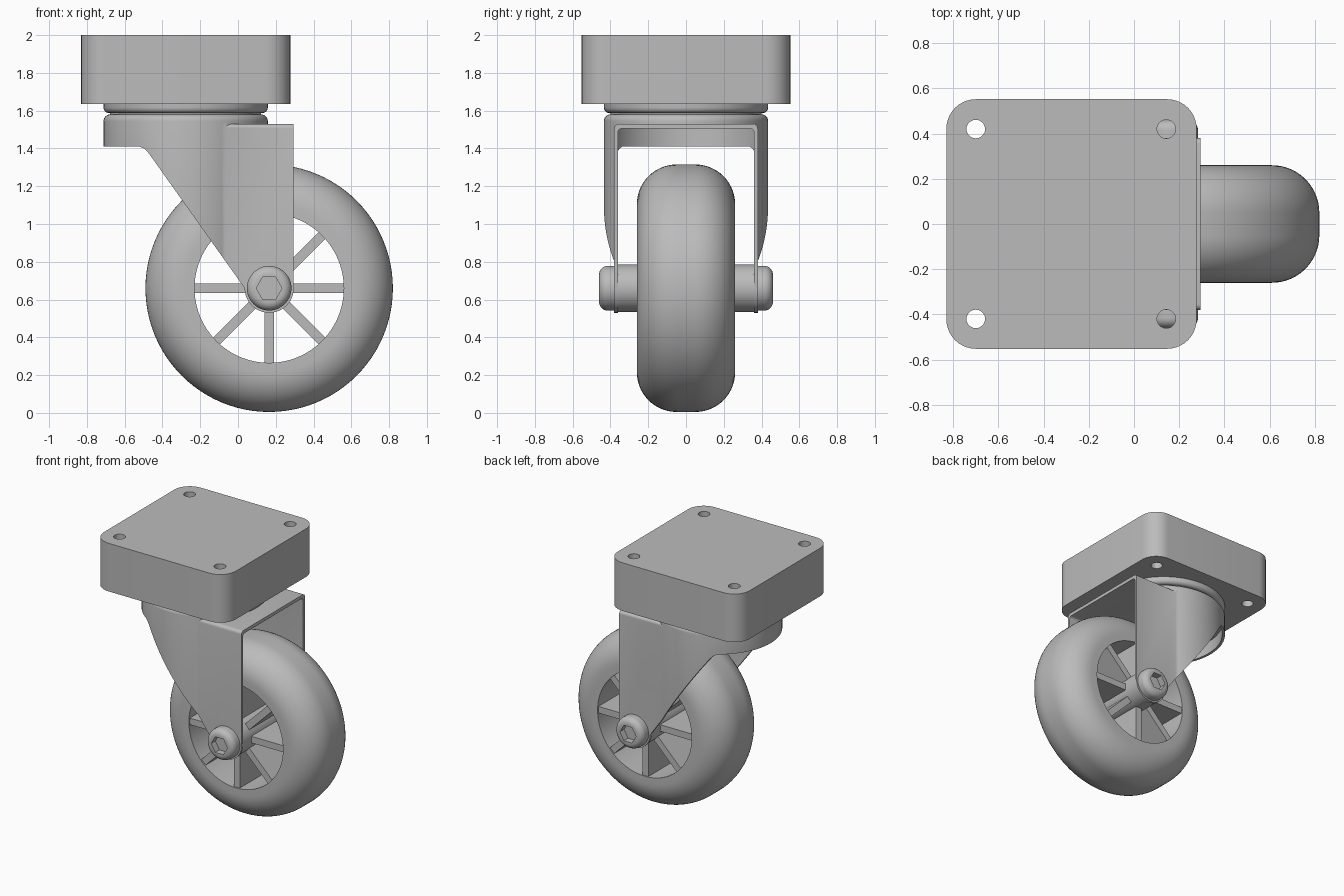
import bpy, bmesh
from math import sin, cos, pi, radians
from mathutils import Vector, Matrix

cube = bpy.data.objects.get("Cube")
if cube:
    bpy.data.objects.remove(cube, do_unlink=True)

grey = bpy.data.materials.new("plain grey")
grey.use_nodes = True
GREY = (0.5, 0.5, 0.5, 1)
grey.diffuse_color = GREY
grey.node_tree.nodes["Principled BSDF"].inputs["Base Color"].default_value = GREY

SWIVEL = Vector((-0.277, 0, 0))
AXLE = Vector((0.165, 0, 0.66))


def arc(cx, cy, r, start, end, n=10):
    return [(cx + r * cos(radians(start + (end - start) * i / n)),
             cy + r * sin(radians(start + (end - start) * i / n))) for i in range(n + 1)]


def finish(name, bm):
    bmesh.ops.remove_doubles(bm, verts=bm.verts, dist=1e-5)
    bmesh.ops.recalc_face_normals(bm, faces=bm.faces)
    mesh = bpy.data.meshes.new(name)
    bm.to_mesh(mesh)
    bm.free()
    mesh.materials.append(grey)
    ob = bpy.data.objects.new(name, mesh)
    bpy.context.collection.objects.link(ob)
    return ob


def prism(name, pts, axis, lo, hi):
    """Extrude a 2D outline along an axis."""
    place = {"x": lambda a, b: (lo, a, b),
             "y": lambda a, b: (a, lo, b),
             "z": lambda a, b: (a, b, lo)}[axis]
    bm = bmesh.new()
    face = bm.faces.new([bm.verts.new(place(a, b)) for a, b in pts])
    new = bmesh.ops.extrude_face_region(bm, geom=[face])["geom"]
    step = Vector([hi - lo if axis == k else 0 for k in "xyz"])
    bmesh.ops.translate(bm, vec=step, verts=[v for v in new if isinstance(v, bmesh.types.BMVert)])
    return finish(name, bm)


def lathe(name, profile, centre, axis="z", n=96, closed=False):
    """Spin a (radius, height) profile round an axis through the centre."""
    bm = bmesh.new()
    rings = []
    for i in range(n):
        c, s = cos(2 * pi * i / n), sin(2 * pi * i / n)
        rings.append([bm.verts.new(centre + Vector((r * c, r * s, h) if axis == "z" else (r * c, h, r * s)))
                      for r, h in profile])
    m = len(profile)
    for i in range(n):
        a, b = rings[i], rings[(i + 1) % n]
        for j in range(m if closed else m - 1):
            k = (j + 1) % m
            bm.faces.new((a[j], b[j], b[k], a[k]))
    if not closed:
        bm.faces.new([ring[0] for ring in rings])
        bm.faces.new([ring[-1] for ring in rings])
    return finish(name, bm)


def boolean(ob, cutter, op="DIFFERENCE"):
    mod = ob.modifiers.new("cut", "BOOLEAN")
    mod.operation, mod.object, mod.solver = op, cutter, "EXACT"
    bpy.context.view_layer.objects.active = ob
    bpy.ops.object.modifier_apply(modifier=mod.name)
    bpy.data.objects.remove(cutter, do_unlink=True)


def arch(w, top, r):
    """Upright outline with rounded top corners."""
    return ([(-w, 0.3), (w, 0.3)] + arc(w - r, top - r, r, 0, 90, 6)
            + arc(r - w, top - r, r, 90, 180, 6))


parts = []

# mounting block with four through holes
x0, x1, y1, r = -0.83, 0.277, 0.552, 0.13
outline = (arc(x1 - r, y1 - r, r, 0, 90) + arc(x0 + r, y1 - r, r, 90, 180)
           + arc(x0 + r, r - y1, r, 180, 270) + arc(x1 - r, r - y1, r, 270, 360))
block = prism("mounting_block", outline, "z", 1.635, 2.0)
for hx in (-0.7, 0.143):
    for hy in (-0.42, 0.42):
        boolean(block, prism("hole", arc(hx, hy, 0.041, 0, 360, 32)[:-1], "z", 1.5, 2.1))
parts.append(block)

# swivel bearing: upper race and recessed neck
race = arc(0.405, 1.617, 0.03, -90, 0, 6) + [(0.435, 1.64)]
parts.append(lathe("swivel_race", race, SWIVEL))
parts.append(lathe("swivel_neck", [(0.4, 1.56), (0.4, 1.6)], SWIVEL))

# fork: round cap joined to a folded channel, hollowed, then trimmed to the side outline
fork = lathe("fork", [(0.435, 0.4)] + arc(0.4, 1.545, 0.035, 0, 90, 6), SWIVEL)
boolean(fork, prism("channel", arch(0.38, 1.53, 0.025), "x", -0.2, 0.4), "UNION")
boolean(fork, lathe("round_cavity", [(0.415, 0.2), (0.415, 1.505)], SWIVEL))
boolean(fork, prism("channel_cavity", arch(0.36, 1.505, 0.02), "x", -0.25, 0.5))
side = ([(-0.9, 1.7), (0.295, 1.7)] + arc(AXLE.x, AXLE.z, 0.13, 0, -180, 24)
        + [(-0.455, 1.35), (-0.475, 1.378), (-0.495, 1.398), (-0.52, 1.41), (-0.9, 1.41)])
boolean(fork, prism("side_outline", side, "y", -0.6, 0.6), "INTERSECT")
parts.append(fork)

# tyre
tyre = ([(0.395, -0.26)] + [(rad, h) for rad, h in arc(0.445, -0.05, 0.21, -90, 0, 14)]
        + arc(0.445, 0.05, 0.21, 0, 90, 14) + [(0.395, 0.26)])
parts.append(lathe("tyre", tyre, AXLE, "y", closed=True))

# hub and spokes
parts.append(lathe("hub", [(0.125, -0.365), (0.125, 0.365)], AXLE, "y", 64))
bm = bmesh.new()
for i in range(4):
    turn = Matrix.Translation(AXLE) @ Matrix.Rotation(i * pi / 4, 4, "Y")
    bmesh.ops.create_cube(bm, size=1, matrix=turn @ Matrix.Diagonal((0.82, 0.5, 0.05, 1)))
parts.append(finish("spokes", bm))

# axle bolt heads with hexagonal sockets
for label, s in (("right", -1), ("left", 1)):
    dome = [(0.118, s * 0.375)] + [(a, s * b) for a, b in arc(0.073, 0.415, 0.045, 0, 90, 8)]
    bolt = lathe(label + "_axle_bolt", dome, AXLE, "y", 48)
    socket = arc(AXLE.x, AXLE.z, 0.068, 0, 360, 6)[:-1]
    lo, hi = sorted((s * 0.41, s * 0.5))
    boolean(bolt, prism("socket", socket, "y", lo, hi))
    parts.append(bolt)

# smooth rounded surfaces, keep edges crisp
bpy.ops.object.select_all(action="DESELECT")
for ob in parts:
    ob.select_set(True)
bpy.context.view_layer.objects.active = parts[0]
bpy.ops.object.shade_smooth_by_angle(angle=radians(30))
